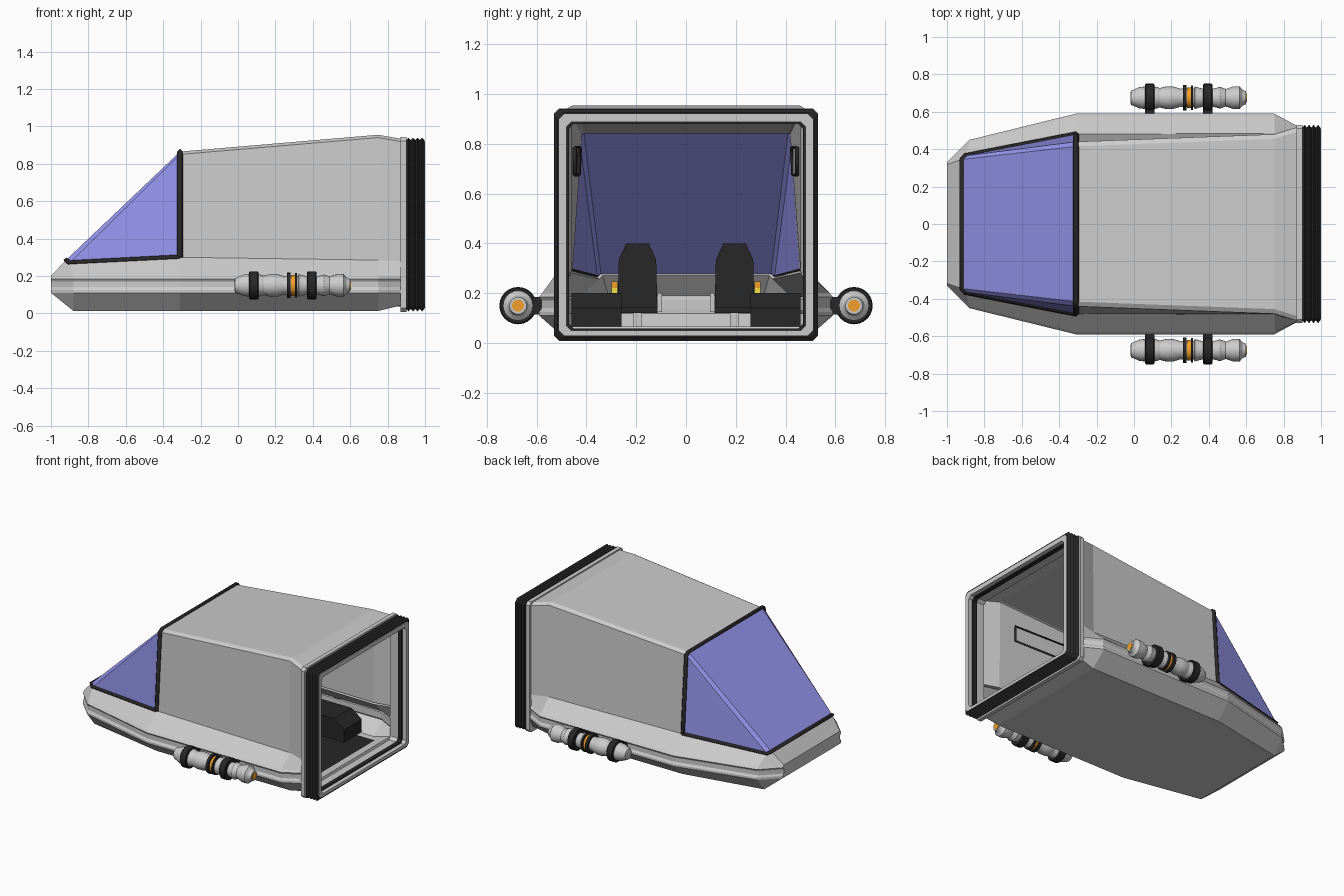
import bpy, bmesh, math

if "Cube" in bpy.data.objects:
    bpy.data.objects.remove(bpy.data.objects["Cube"])

def material(name, rgb):
    m = bpy.data.materials.new(name)
    m.diffuse_color = (*rgb, 1)
    m.use_nodes = True
    m.node_tree.nodes["Principled BSDF"].inputs["Base Color"].default_value = m.diffuse_color
    return m

BLACK = material("black_rubber", (0.02, 0.02, 0.02))
GLASS = material("blue_glass", (0.3, 0.3, 0.85))
ORANGE = material("orange", (0.9, 0.35, 0.02))
YELLOW = material("yellow", (0.9, 0.75, 0.05))

def make(name, verts, faces, mat=None, thickness=0, fix_normals=False):
    me = bpy.data.meshes.new(name)
    bm = bmesh.new()
    vs = [bm.verts.new(v) for v in verts]
    for f in faces:
        bm.faces.new([vs[i] for i in f])
    bmesh.ops.remove_doubles(bm, verts=bm.verts, dist=1e-5)
    if fix_normals:
        bmesh.ops.recalc_face_normals(bm, faces=bm.faces)
    bm.to_mesh(me)
    bm.free()
    ob = bpy.data.objects.new(name, me)
    bpy.context.collection.objects.link(ob)
    if mat:
        me.materials.append(mat)
    if thickness:
        s = ob.modifiers.new("shell", "SOLIDIFY")
        s.thickness, s.offset = thickness, -1
    return ob

def mirror(p):
    return (p[0], -p[1], p[2])

def grid_faces(rows, n, wrap_rows=False, wrap_cols=False):
    out = []
    for i in range(rows if wrap_rows else rows - 1):
        k = (i + 1) % rows
        for j in range(n if wrap_cols else n - 1):
            l = (j + 1) % n
            out.append((i * n + j, k * n + j, k * n + l, i * n + l))
    return out

def box(name, x, y, z, mat=None):
    v = [(a, b, c) for a in x for b in y for c in z]
    f = [(0, 1, 3, 2), (4, 6, 7, 5), (0, 4, 5, 1), (2, 3, 7, 6), (0, 2, 6, 4), (1, 5, 7, 3)]
    return make(name, v, f, mat, fix_normals=True)

def prism(name, outline, shift, mat=None):
    n = len(outline)
    v = outline + [tuple(a + b for a, b in zip(p, shift)) for p in outline]
    f = [tuple(range(n)), tuple(range(n, 2 * n))] + grid_faces(2, n, wrap_cols=True)
    return make(name, v, f, mat, fix_normals=True)

def revolve(name, profile, y, z, mat=None, seg=24):
    # profile of (x, radius) spun round an axis parallel to x
    v = [(x, y + r * math.cos(2 * math.pi * k / seg), z + r * math.sin(2 * math.pi * k / seg))
         for x, r in profile for k in range(seg)]
    n = len(profile)
    f = grid_faces(n, seg, wrap_cols=True) + [tuple(range(seg)), tuple(range((n - 1) * seg, n * seg))]
    ob = make(name, v, f, mat, fix_normals=True)
    bpy.ops.object.select_all(action='DESELECT')
    ob.select_set(True)
    bpy.context.view_layer.objects.active = ob
    bpy.ops.object.shade_smooth_by_angle(angle=math.radians(25))
    return ob

def frame(name, loops, mat=None):
    # each loop: x, half width, bottom, top; chamfered rectangles joined in a closed ring
    c, v = 0.02, []
    for x, w, b, t in loops:
        half = [(x, w - c, b), (x, w, b + c), (x, w, t - c), (x, w - c, t)]
        v += half + [mirror(p) for p in reversed(half)]
    return make(name, v, grid_faces(len(loops), 8, True, True), mat, fix_normals=True)

def tube(name, points, r, mat):
    cu = bpy.data.curves.new(name, 'CURVE')
    cu.dimensions, cu.bevel_depth, cu.bevel_resolution, cu.use_fill_caps = '3D', r, 0, True
    sp = cu.splines.new('POLY')
    sp.points.add(len(points) - 1)
    for q, p in zip(sp.points, points):
        q.co = (*p, 1)
    cu.materials.append(mat)
    ob = bpy.data.objects.new(name, cu)
    bpy.context.collection.objects.link(ob)

# lower hull: stations of x, belt y, bottom y, bottom z, then shoulder x, y, z
stations = [(-1, .33, .33, .11, -.92, .345, .285), (-.88, .45, .37, .013, -.90, .365, .27),
            (-.31, .59, .48, .013, -.31, .48, .30), (.75, .59, .48, .013, .75, .485, .285),
            (.88, .52, .49, .045, .88, .52, .28)]
verts = []
for x, y, yb, zb, sx, sy, sz in stations:
    half = [(sx, sy, sz), (x, y - .012, .2), (x, y, .185), (x, y - .01, .17),
            (x, y - .01, .14), (x, y, .125), (x, y, .11), (x if zb < .1 else -1, yb, zb)]
    verts += half + [mirror(p) for p in reversed(half)]
faces = grid_faces(len(stations), 16)
faces += [(15 - i, i, i + 1, 14 - i) for i in range(6)]   # blunt nose
make("lower_hull", verts, faces, thickness=.025)

# cabin walls and roof
verts = []
for x, yb, zb, yt, zt in [(-.31, .48, .30, .44, .865), (.75, .485, .285, .48, .955), (.88, .52, .28, .52, .932)]:
    half = [(x, yb, zb), (x, yt, zt - .015), (x, yt - .025, zt)]
    verts += [mirror(p) for p in half] + half[::-1]
make("cabin_shell", verts, grid_faces(3, 6), thickness=.025)

# canopy glass and its black seals
glass = [(-.92, .345, .285), (-.90, .365, .27), (-.31, .48, .30), (-.31, .44, .85), (-.31, .415, .865)]
A, B, C, D, E = glass
make("canopy_glass", glass + [mirror(p) for p in glass],
     [(0, 4, 9, 5), (0, 1, 3, 4), (1, 2, 3), (5, 9, 8, 6), (6, 8, 7)], GLASS, .012, True)
tube("canopy_arch_seal", [C, D, E, mirror(E), mirror(D), mirror(C)], .016, BLACK)
tube("canopy_base_seal", [C, B, A, mirror(A), mirror(B), mirror(C)], .014, BLACK)

# rear doorway: flange, ribbed seal, inner frame, liner
frame("rear_flange", [(.87, .53, .008, .943), (.9, .53, .008, .943), (.9, .48, .05, .89), (.87, .48, .05, .89)])
ribs = []
for i in range(9):
    d = .014 if i % 2 == 0 else 0
    ribs.append((.9 + i * .012, .53 - d, .01 + d, .94 - d))
frame("ribbed_seal", ribs + [(.996, .505, .035, .915), (.9, .505, .035, .915)], BLACK)
frame("doorway_frame", [(.88, .51, .03, .92), (1, .51, .03, .92), (1, .48, .05, .888), (.88, .48, .05, .888)])
frame("doorway_liner", [(.94, .482, .048, .89), (.97, .482, .048, .89), (.97, .47, .058, .88), (.94, .47, .058, .88)], BLACK)

# cabin floor
box("floor", (-.7, .87), (-.40, .40), (.036, .05), BLACK)

pod = [(-.02, .022), (-.015, .038), (.03, .057), (.06, .06), (.11, .06), (.14, .052), (.17, .06), (.21, .06),
       (.25, .048), (.27, .05), (.32, .05), (.325, .06), (.36, .05), (.43, .05), (.46, .058), (.49, .047),
       (.53, .06), (.565, .06), (.58, .042), (.60, .034)]
for s, side in ((1, "left"), (-1, "right")):
    # engine pods with straps and brackets
    y = .675 * s
    revolve(side + "_engine_pod", pod, y, .15)
    for i, x in enumerate((.06, .37)):
        revolve(f"{side}_pod_strap_{i}", [(x, .07), (x + .005, .075), (x + .045, .075), (x + .05, .07)], y, .15, BLACK)
        box(f"{side}_pod_bracket_{i}", (x, x + .05), sorted((.56 * s, y)), (.115, .185), BLACK)
    revolve(side + "_pod_ring", [(.262, .068), (.282, .068)], y, .15, BLACK)
    revolve(side + "_pod_glow_band", [(.284, .056), (.304, .056)], y, .15, ORANGE)
    revolve(side + "_pod_rear_ring", [(.306, .066), (.316, .066)], y, .15, BLACK)
    revolve(side + "_pod_exhaust", [(.595, .024), (.603, .024)], y, .15, ORANGE)

    # seat: back, cushion, pedestal, armrest
    c = .195 * s
    back = [(-.30, c + a, b) for a, b in ((-.08, .14), (.08, .14), (.075, .335), (.045, .4), (-.045, .4), (-.075, .335))]
    prism(side + "_seat_back", back, (.05, 0, 0), BLACK)
    box(side + "_seat_cushion", (-.5, -.29), (c - .08, c + .08), (.12, .175), BLACK)
    box(side + "_seat_base", (-.45, -.33), (c - .018, c + .018), (.05, .12))
    for i, a in enumerate((-.09, .09)):
        box(f"{side}_armrest_{i}", (-.45, -.29), (c + a - .009, c + a + .009), (.125, .2))

    # side bench with sloped rear end, and switches
    bench = [(-.55, .26 * s, .05), (.66, .26 * s, .05), (.66, .26 * s, .14), (.58, .26 * s, .2), (-.55, .26 * s, .2)]
    prism(side + "_side_bench", bench, (0, .2 * s, 0), BLACK)
    ys = sorted((.275 * s, .3 * s))
    box(side + "_yellow_switch", (-.4, -.37), ys, (.2, .22), YELLOW)
    box(side + "_orange_switch", (-.4, -.37), ys, (.22, .247), ORANGE)

    # black rectangular rail frame on the inner wall
    def wall(x, z):
        t = (x + .31) / 1.06
        f = (z - .29) / .6
        return (x, s * (.48 * (1 - f) + (.44 + .04 * t) * f - .03), z)
    tube(side + "_wall_frame", [wall(.63, .73), wall(.63, .785), wall(0, .785), wall(0, .675),
                                wall(.63, .675), wall(.63, .73)], .009, BLACK)
